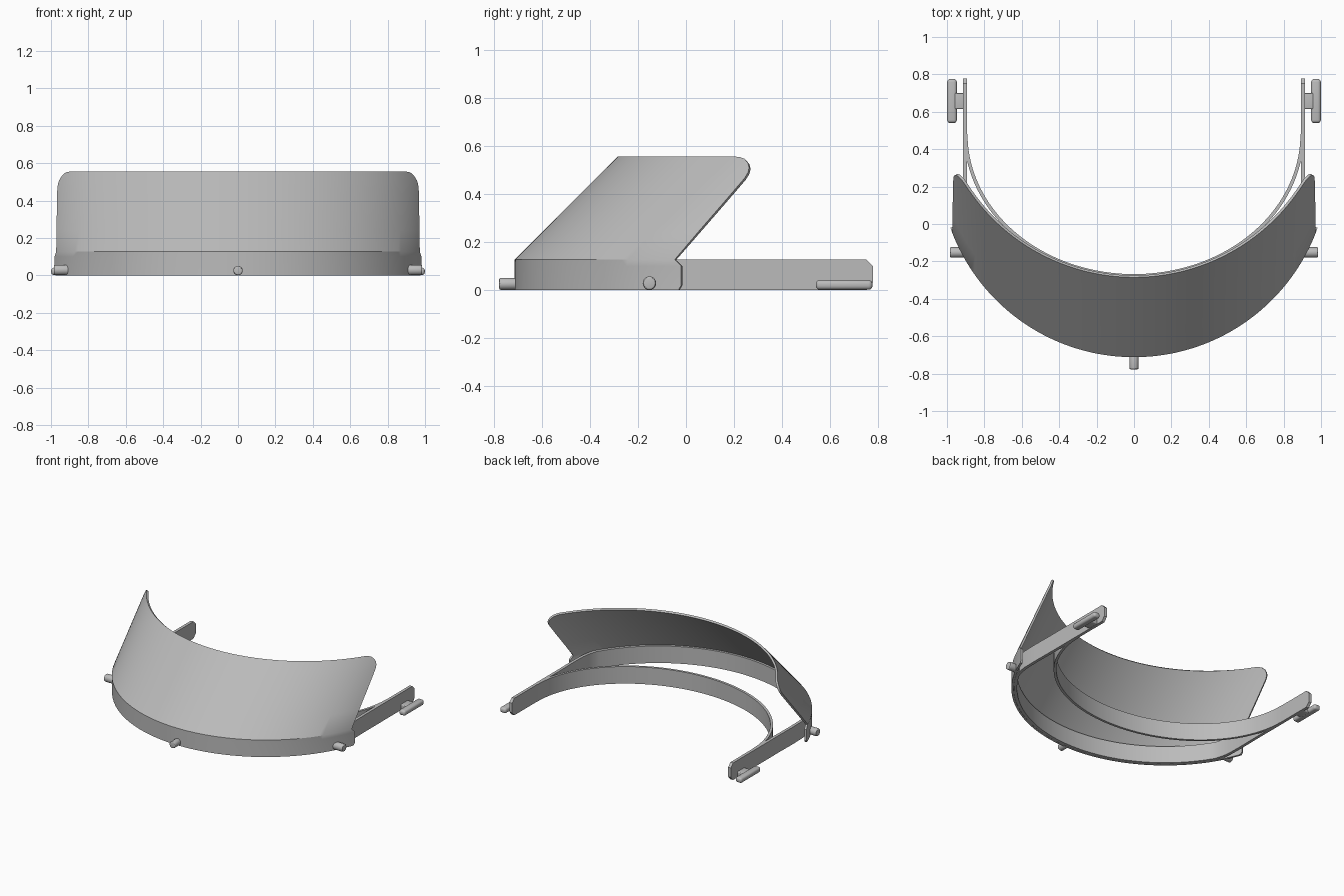
import bpy, math

if "Cube" in bpy.data.objects:
    bpy.data.objects.remove(bpy.data.objects["Cube"])

grey = bpy.data.materials.new("plain grey")
grey.diffuse_color = (0.5, 0.5, 0.5, 1)
grey.use_nodes = True
grey.node_tree.nodes["Principled BSDF"].inputs["Base Color"].default_value = grey.diffuse_color


def finish(obj):
    """Apply modifiers, colour and shade."""
    bpy.ops.object.select_all(action='DESELECT')
    obj.select_set(True)
    bpy.context.view_layer.objects.active = obj
    for mod in list(obj.modifiers):
        bpy.ops.object.modifier_apply(modifier=mod.name)
    obj.data.materials.clear()
    obj.data.materials.append(grey)
    bpy.ops.object.shade_smooth_by_angle(angle=math.radians(30))


def sheet(name, rows, thickness, offset):
    """Thickened grid surface through rows of points, listed from low to high."""
    n = len(rows[0])
    verts = [p for row in rows for p in row]
    faces = [(j * n + i, j * n + i + 1, (j + 1) * n + i + 1, (j + 1) * n + i)
             for j in range(len(rows) - 1) for i in range(n - 1)]
    mesh = bpy.data.meshes.new(name)
    mesh.from_pydata(verts, [], faces)
    obj = bpy.data.objects.new(name, mesh)
    bpy.context.collection.objects.link(obj)
    mod = obj.modifiers.new("thickness", 'SOLIDIFY')
    mod.thickness, mod.offset, mod.use_even_offset = thickness, offset, True
    finish(obj)
    return obj


def ribbon(name, half, thickness):
    """Upright band from (x, y, z0, z1) points on the right half, mirrored to the left."""
    path = [(-x, y, a, b) for x, y, a, b in half if x > 1e-6] + half[::-1]
    return sheet(name, [[(x, y, a) for x, y, a, b in path],
                        [(x, y, b) for x, y, a, b in path]], thickness, 0)


def block(name, lo, hi, bevel):
    bpy.ops.mesh.primitive_cube_add(size=1, location=[(a + b) / 2 for a, b in zip(lo, hi)])
    obj = bpy.context.object
    obj.name = name
    obj.scale = [b - a for a, b in zip(lo, hi)]
    bpy.ops.object.transform_apply(location=False, rotation=False, scale=True)
    if bevel:
        mod = obj.modifiers.new("round", 'BEVEL')
        mod.width, mod.segments = bevel, 4
    finish(obj)


def peg(name, centre, rotation, radius, length):
    bpy.ops.mesh.primitive_cylinder_add(vertices=24, radius=radius, depth=length,
                                        location=centre, rotation=rotation)
    obj = bpy.context.object
    obj.name = name
    mod = obj.modifiers.new("round", 'BEVEL')
    mod.width, mod.segments, mod.limit_method = 0.008, 3, 'ANGLE'
    finish(obj)


H = 0.127  # band height

# Shield: upright flap, then a 45 degree sloped visor; (z, front y, radius, end y)
levels = [(0, -0.712, 1.041, -0.032), (0.02, -0.712, 1.041, -0.02),
          (0.10, -0.712, 1.041, -0.02), (H, -0.712, 1.043, -0.047)]
for z, end in [(0.24, 0.049), (0.36, 0.153), (0.465, 0.243), (0.49, 0.258), (0.51, 0.262),
               (0.53, 0.257), (0.546, 0.243), (0.553, 0.225), (0.555, 0.205)]:
    t = (z - H) / (0.555 - H)
    levels.append((z, -0.712 + 0.427 * t, 1.043 + 0.027 * t, end))
rows = []
for z, front, r, end in levels:
    a = math.acos((front + r - end) / r)
    rows.append([(r * math.sin(a * k / 40), front + r - r * math.cos(a * k / 40), z)
                 for k in range(-40, 41)])
sheet("visor_shield", rows, 0.015, -1)

# Outer frame: side arms with chamfered tips running into the front arc
arm_x = 0.903
half = [(arm_x, 0.777, 0.03, 0.10), (arm_x, 0.75, 0, H), (arm_x, 0.2, 0, H),
        (0.905, 0.05, 0, H), (0.903, -0.06, 0, H), (0.895, -0.12, 0, H)]
R, CY = 1.014, 0.329
for k in range(33):
    a = math.radians(60) * (1 - k / 32)
    half.append((R * math.sin(a), CY - R * math.cos(a), 0, H))
ribbon("outer_frame", half, 0.022)

# Forehead band: half ellipse blending into the arms
half = []
for k in range(41):
    a = math.pi / 2 * (1 - k / 40)
    half.append((0.899 * math.sin(a), 0.48 - 0.757 * math.cos(a), 0, H))
ribbon("forehead_band", half, 0.018)

# Strap hooks and side pegs
for s, side in ((-1, "left"), (1, "right")):
    def span(x0, x1):
        return sorted((s * x0, s * x1))
    x0, x1 = span(0.947, 0.999)
    block(side + "_hook_bar", (x0, 0.54, 0.002), (x1, 0.775, 0.042), 0.016)
    x0, x1 = span(0.905, 0.96)
    block(side + "_hook_bridge", (x0, 0.615, 0.002), (x1, 0.70, 0.042), 0.006)
    peg(side + "_peg", (s * 0.942, -0.152, 0.029), (0, math.pi / 2, 0), 0.028, 0.086)

# Front peg
peg("front_peg", (0, -0.738, 0.026), (math.pi / 2, 0, 0), 0.025, 0.078)
